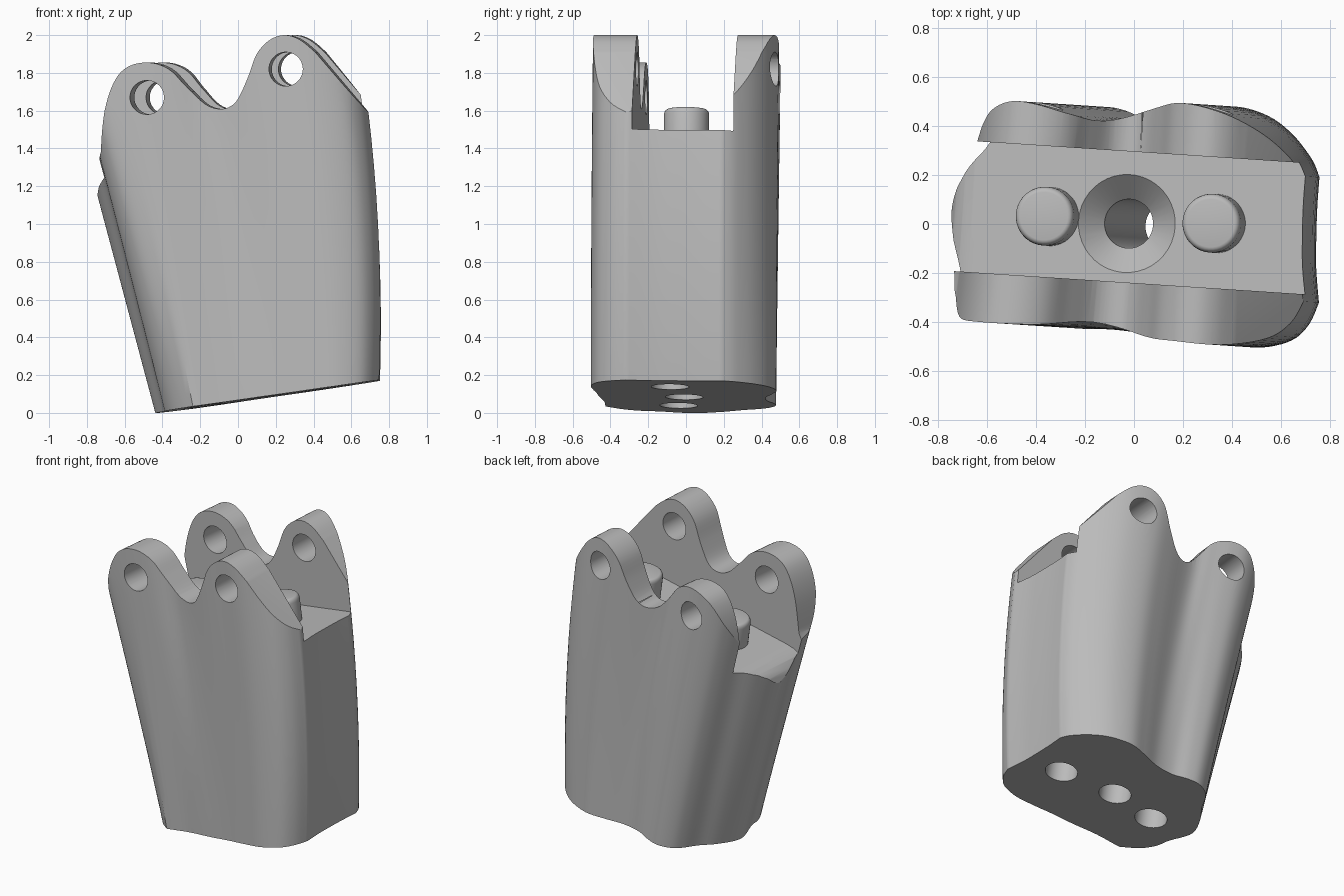
import bpy, bmesh, math
from mathutils import Matrix, Vector

if "Cube" in bpy.data.objects:
    bpy.data.objects.remove(bpy.data.objects["Cube"])

YAW = Matrix.Rotation(-0.066, 4, 'Z')
AXIS = Vector((-0.14, 0, 1)).normalized()
SKEW = 0.05  # sideways drift of the right-hand lugs from front to back

metal = bpy.data.materials.new("plain_grey")
metal.use_nodes = True
metal.diffuse_color = (0.5, 0.5, 0.5, 1)
metal.node_tree.nodes["Principled BSDF"].inputs["Base Color"].default_value = (0.5, 0.5, 0.5, 1)


def clamp(v):
    return min(max(v, 0), 1)


def smooth(pts, steps=5):
    """Curve through the points, ending exactly on the first and last."""
    p = [Vector(q) for q in [pts[0], *pts, pts[-1]]]
    out = []
    for a, b, c, d in zip(p, p[1:], p[2:], p[3:]):
        for k in range(steps):
            t = k / steps
            out.append(0.5 * (2 * b + (c - a) * t + (2 * a - 5 * b + 4 * c - d) * t * t
                              + (3 * b - a - 3 * c + d) * t ** 3))
    return out + [p[-1]]


def loft(name, rings):
    """Closed solid through matching rings of points."""
    bm = bmesh.new()
    rows = [[bm.verts.new(p) for p in ring] for ring in rings]
    n = len(rows[0])
    for low, high in zip(rows, rows[1:]):
        for i in range(n):
            j = (i + 1) % n
            bm.faces.new((low[i], low[j], high[j], high[i]))
    bm.faces.new(rows[0][::-1])
    bm.faces.new(rows[-1])
    bmesh.ops.recalc_face_normals(bm, faces=bm.faces)
    mesh = bpy.data.meshes.new(name)
    bm.to_mesh(mesh)
    bm.free()
    ob = bpy.data.objects.new(name, mesh)
    bpy.context.collection.objects.link(ob)
    return ob


def prism(name, outline, y0, y1, skew=0):
    return loft(name, [[(p[0] + skew * (y + 0.45) * clamp(-p[0] / 0.3), y, p[1])
                        for p in outline] for y in (y0, y1)])


def turned(name, base, axis, profile, sides=40):
    """Round solid along an axis from (height, radius) pairs."""
    spin = Vector((0, 0, 1)).rotation_difference(axis).to_matrix()
    angles = [math.tau * i / sides for i in range(sides)]
    return loft(name, [[Vector(base) + spin @ Vector((r * math.cos(a), r * math.sin(a), h))
                        for a in angles] for h, r in profile])


def carve(ob, tool, mode='DIFFERENCE'):
    tool.hide_render = True
    mod = ob.modifiers.new("carve", 'BOOLEAN')
    mod.operation, mod.solver, mod.object = mode, 'EXACT', tool
    bpy.context.view_layer.objects.active = ob
    bpy.ops.object.modifier_apply(modifier=mod.name)
    bpy.data.objects.remove(tool)


def finish(ob):
    ob.data.transform(YAW)
    ob.data.materials.clear()
    ob.data.materials.append(metal)
    bpy.ops.object.select_all(action='DESELECT')
    ob.select_set(True)
    bpy.context.view_layer.objects.active = ob
    bpy.ops.object.shade_smooth_by_angle(angle=math.radians(32))


def section(z):
    """Horizontal outline: rounded nose, grooved flanks, hollow end face."""
    t = clamp(z / 1.6)
    front, back, waist = -0.452 + 0.042 * t, 0.435 - 0.023 * t, -0.06 * t
    skin = smooth([(.973, .24), (.92, .31), (.79, .405), (.62, .475), (.4, .505), (.2, .475),
                   (waist, back), (-.2, .43), (-.36, .46), (-.5, .467), (-.63, .43), (-.71, .37),
                   (-.79, .27), (-.9, .17), (-.995, .03), (-.97, -.1), (-.9, -.24), (-.87, -.35),
                   (-.78, -.425), (-.6, -.44), (-.3, -.435), (waist, front), (.25, -.455),
                   (.45, -.465), (.68, -.468), (.87, -.43), (.97, -.36), (1.02, -.27)])
    # The front corner rounds off more towards the base
    skin = [(s, y * (1 - 0.35 * (1 - t) * clamp((-s - .6) / .35)) if y < 0 else y)
            for s, y in skin]
    hollow = smooth([(1.02, -.27), (.99, -.13), (.978, 0), (.972, .12), (.973, .24)])
    left, right = -0.44 - 0.267 * z, 0.76 - 0.055 * (z - 0.5) ** 2
    return [(left + (s + 1) / 2 * (right - left), y, z) for s, y in skin[:-1] + hollow[:-1]]


def floor_z(x):
    return 1.5 + 0.17 * (x - 0.7)


# Leaning body, trimmed to the lug outline and the sloping base
body = loft("body", [section(-0.2 + 0.15 * i) for i in range(16)])
lugs = smooth([(-.71, 1.38), (-.68, 1.6), (-.63, 1.75), (-.56, 1.83), (-.45, 1.855),
               (-.34, 1.82), (-.24, 1.72), (-.14, 1.63), (-.05, 1.61), (.02, 1.65),
               (.08, 1.77), (.13, 1.9), (.2, 1.975), (.28, 2.0), (.36, 1.975), (.44, 1.91)])
trim = [(-1.3, -.12), (-1.3, 1.32), (-.74, 1.32)] + lugs + [(.72, 1.58), (1.2, 1.58), (1.2, .238)]
carve(body, prism("trim", trim, -1, 1, SKEW), 'INTERSECT')

# Slot between the lugs, rounding over the nose
slot = [(1.2, floor_z(1.2)), (-.6, floor_z(-.6)), (-.66, 1.264), (-.7, 1.24),
        (-.73, 1.2), (-.745, 1.15), (-1.3, 1.15), (-1.3, 2.3), (1.2, 2.3)]
carve(body, prism("slot", slot, -0.24, 0.294))

# Cross holes through both lugs
for x, z, skew in ((-.482, 1.67, SKEW), (.285, 1.82, 0)):
    carve(body, turned("cross_hole", (x, -1, z), Vector((skew, 1, 0)), [(0, .09), (2, .09)]))

# Countersunk hole right through the middle
carve(body, turned("centre_hole", (-.035, 0, floor_z(-.035)), AXIS,
                   [(-2, .1), (-.1, .1), (.005, .205), (.05, .25)]))

# Locating pins on the floor, with blind sockets in the base
for side, x, y in (("right", -.345, .008), ("left", .335, .024)):
    carve(body, turned("socket", (x, -.05, floor_z(x)), AXIS, [(-2, .1), (-1.0, .1)]))
    pin = turned(side + "_pin", (x, y, floor_z(x)), AXIS,
                 [(-.06, .12), (.14, .12), (.152, .118), (.162, .113), (.168, .106), (.17, .098)])
    finish(pin)

finish(body)
